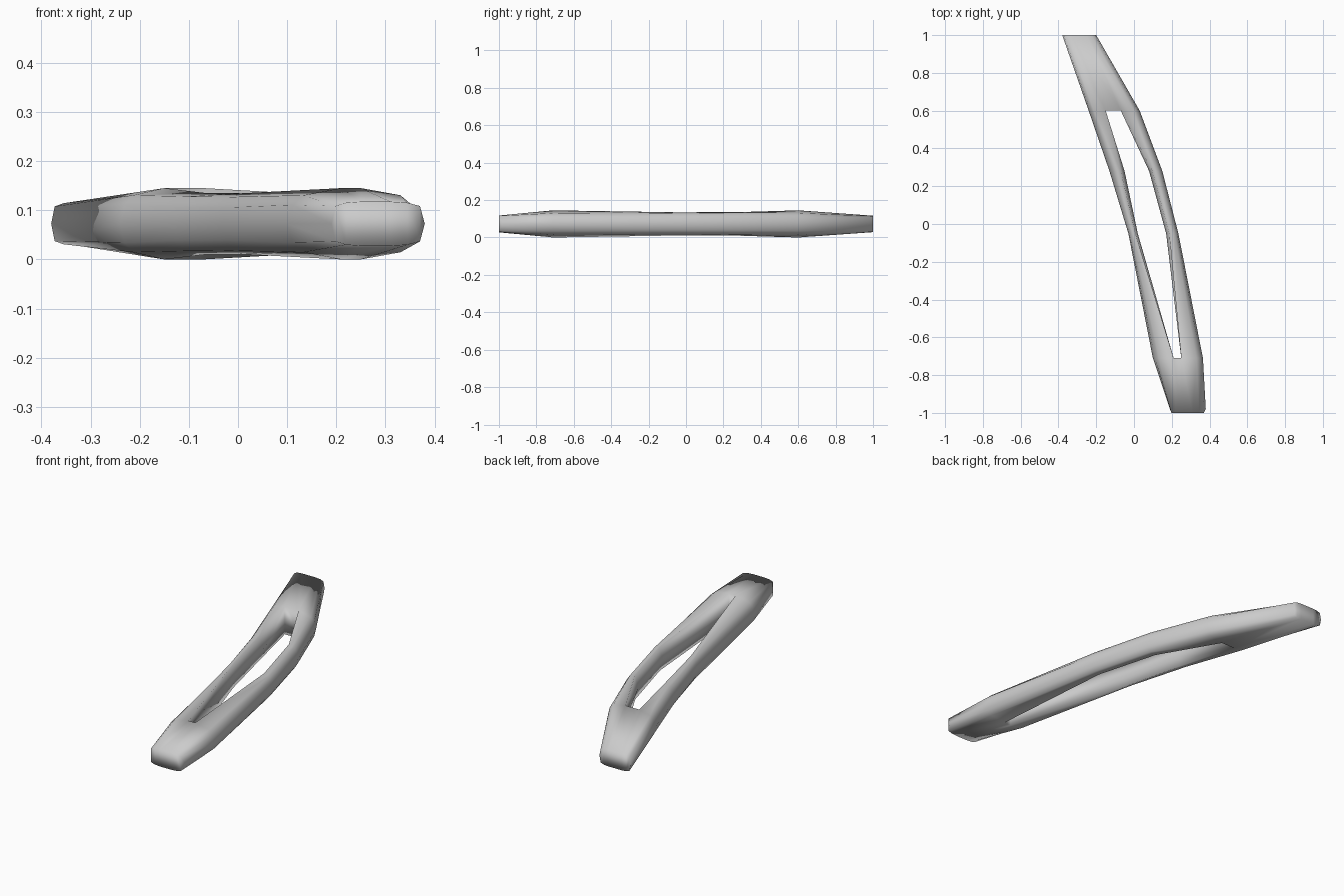
import bpy, bmesh

if "Cube" in bpy.data.objects:
    bpy.data.objects.remove(bpy.data.objects["Cube"])

ZC = 0.0725
# stations: y, outer left, slot left, slot right, outer right, half height
END_BACK = (1.00, -0.38, -0.33, -0.25, -0.20, 0.044)
SLOT = [(0.60, -0.24, -0.15, -0.07, 0.03, 0.0725),
        (0.28, -0.13, -0.05, 0.08, 0.15, 0.063),
        (-0.05, -0.03, 0.02, 0.17, 0.235, 0.062),
        (-0.71, 0.10, 0.21, 0.25, 0.365, 0.0725)]
END_FRONT = (-0.98, 0.19, 0.25, 0.31, 0.38, 0.045)

bm = bmesh.new()


def side(y, outer, inner, h, kind):
    """Half profile of one bar: outer ridge, upper points, inner wall, lower points."""
    if kind == "end":
        prof = [(0, 0), (0.14, 0.8), (0.5, 0.95), (1, 1)]
    elif kind == "joint":
        prof = [(0, 0), (0.1, 0.53), (0.3, 0.8), (1, 1)]
    else:
        prof = [(0, 0), (0.1, 0.53), (0.32, 0.88), (0.75, 1)]

    def vert(f, g):
        yy = y - 0.02 if (y < -0.9 and f > 0.1) else y
        return bm.verts.new((outer + (inner - outer) * f, yy, ZC + g * h))
    up = [vert(f, g) for f, g in prof]
    wall = [] if kind == "end" else [vert(1, 0)]
    low = [vert(f, -g) for f, g in reversed(prof[1:])]
    return up + wall + low


def station(s, kind):
    y, xl, il, ir, xr, h = s
    return side(y, xl, il, h, kind), side(y, xr, ir, h, kind)


def solid_ring(pair, kind):
    """Closed outline around both bars, skipping the slot walls."""
    l, r = pair
    n = 4 if kind == "end" else 5
    return l[:4] + r[3::-1] + r[:n - 1:-1] + l[n:]


def bridge(a, b):
    for i in range(len(a)):
        j = (i + 1) % len(a)
        bm.faces.new((a[i], a[j], b[j], b[i]))


# Two slender bars either side of the slot
bars = [station(s, "joint" if i in (0, 3) else "bar") for i, s in enumerate(SLOT)]
for a, b in zip(bars, bars[1:]):
    for k in (0, 1):
        bridge(a[k], b[k])

# Solid ends with caps and slot end walls
for end, joint in ((END_BACK, bars[0]), (END_FRONT, bars[3])):
    ring = solid_ring(station(end, "end"), "end")
    bridge(ring, solid_ring(joint, "joint"))
    n = len(ring)
    for i in range(n // 2 - 1):          # cap strips across the end, left to right
        lo = [ring[i], ring[i + 1], ring[-i - 1], ring[-i]] if i else [ring[0], ring[1], ring[-1]]
        if i == n // 2 - 1 - 0:
            break
        bm.faces.new(lo)
    m = n // 2
    bm.faces.new((ring[m - 1], ring[m], ring[m + 1]))
    l, r = joint
    bm.faces.new((l[3], l[4], r[4], r[3]))
    bm.faces.new((l[4], l[5], r[5], r[4]))

bmesh.ops.recalc_face_normals(bm, faces=bm.faces)
mesh = bpy.data.meshes.new("slotted_handle")
bm.to_mesh(mesh)
bm.free()
handle = bpy.data.objects.new("slotted_handle", mesh)
bpy.context.collection.objects.link(handle)
bpy.context.view_layer.objects.active = handle
handle.select_set(True)
bpy.ops.object.shade_smooth()
